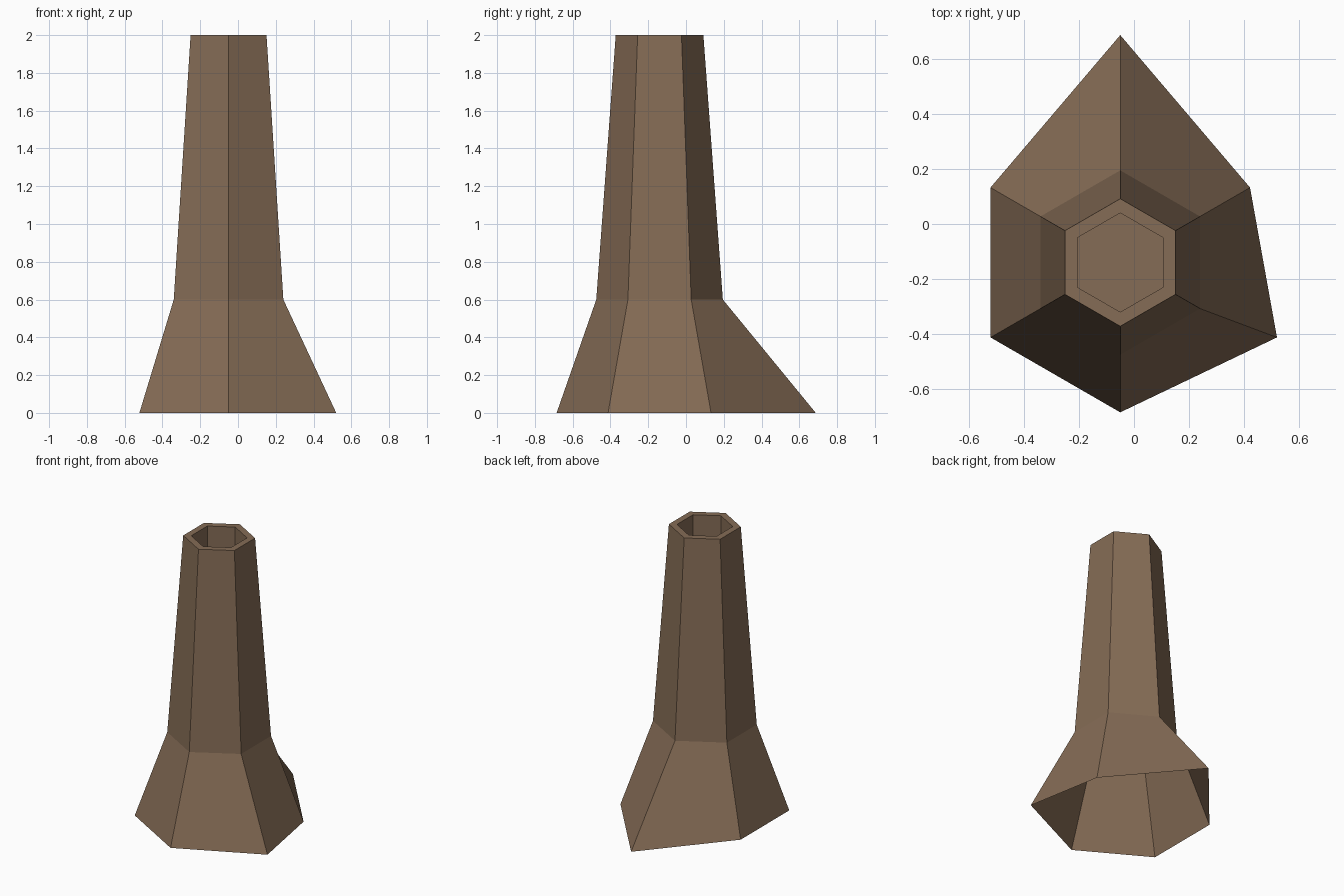
import bpy, bmesh
from math import sin, cos, radians
from mathutils import Vector

cube = bpy.data.objects.get("Cube")
if cube:
    bpy.data.objects.remove(cube, do_unlink=True)

SIDES = 6
CENTRE = Vector((-0.05, -0.14, 0))


def ring(bm, radius, z):
    """Hexagon of vertices, starting at the front corner and going anticlockwise."""
    angles = [radians(360 / SIDES * i - 90) for i in range(SIDES)]
    return [bm.verts.new(CENTRE + Vector((radius * cos(a), radius * sin(a), z)))
            for a in angles]


def bridge(bm, lower, upper):
    for i in range(SIDES):
        j = (i + 1) % SIDES
        bm.faces.new((lower[i], lower[j], upper[j], upper[i]))


# Bark colour
bark = bpy.data.materials.new("brown_bark")
bark.use_nodes = True
colour = (0.235, 0.150, 0.092, 1)
bark.diffuse_color = colour
bsdf = bark.node_tree.nodes["Principled BSDF"]
bsdf.inputs["Base Color"].default_value = colour
bsdf.inputs["Roughness"].default_value = 0.9

# Trunk: flared foot, tapering shaft, flat rim and a sunken top; open underneath
bm = bmesh.new()
foot = ring(bm, 0.545, 0)
rings = [foot] + [ring(bm, r, z) for r, z in
                  ((0.335, 0.6), (0.232, 2), (0.18, 2), (0.18, 1.75))]
for lower, upper in zip(rings, rings[1:]):
    bridge(bm, lower, upper)
bm.faces.new(rings[-1])

# Roots: the foot reaches out at the back and at the front left
foot[3].co.y = 0.687
foot[1].co.x = 0.52

mesh = bpy.data.meshes.new("trunk")
bm.to_mesh(mesh)
bm.free()
mesh.materials.append(bark)
trunk = bpy.data.objects.new("trunk", mesh)
bpy.context.collection.objects.link(trunk)
